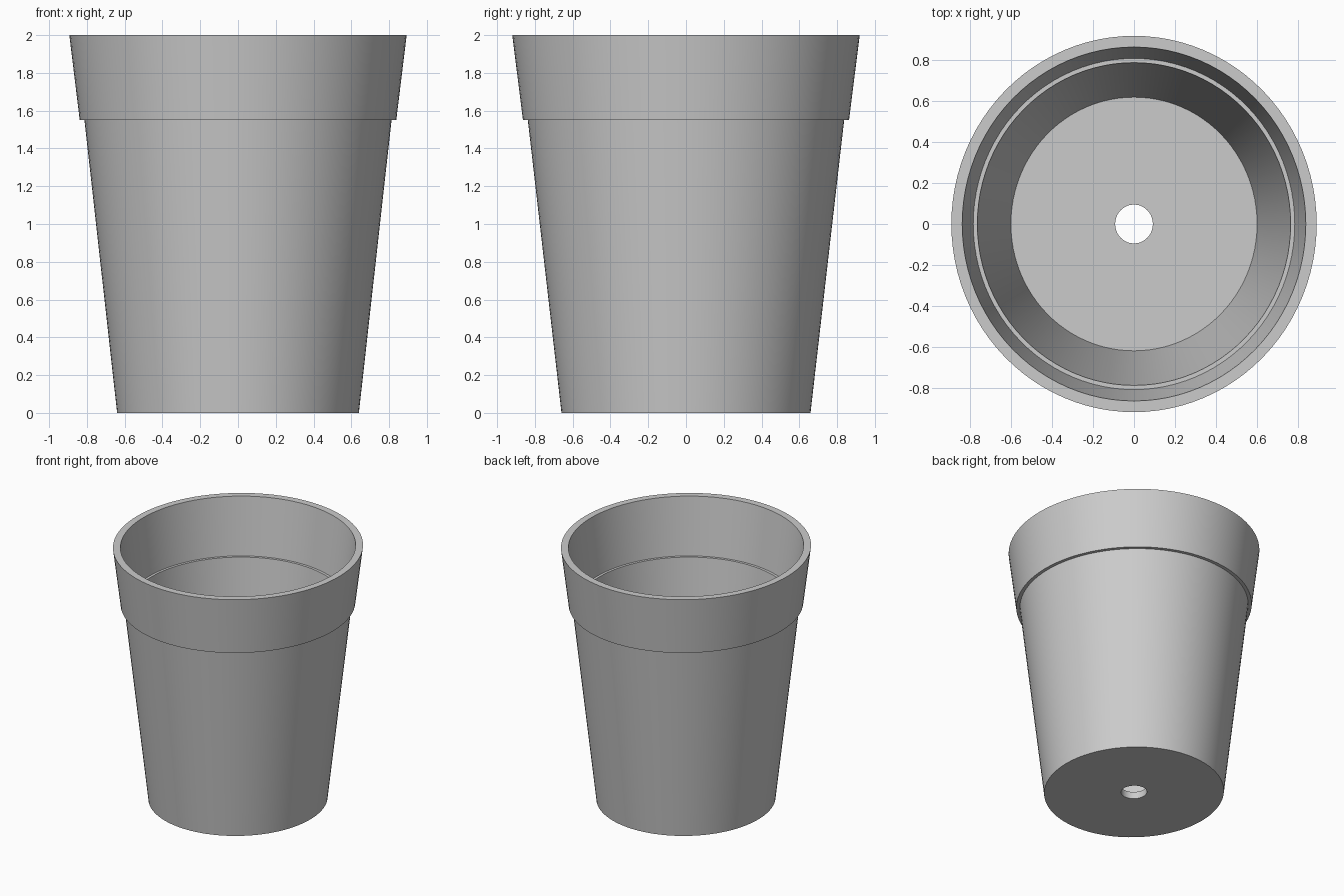
import bpy
import bmesh
import math

cube = bpy.data.objects.get("Cube")
if cube:
    bpy.data.objects.remove(cube, do_unlink=True)

SEGMENTS = 96
DEPTH_RATIO = 1.03  # the pot is slightly deeper than wide


def make_material(name, color):
    mat = bpy.data.materials.new(name)
    mat.use_nodes = True
    mat.diffuse_color = color
    mat.node_tree.nodes["Principled BSDF"].inputs["Base Color"].default_value = color
    return mat


def lathe(name, profile, mat):
    """Revolve a closed (radius, height) profile around z."""
    bm = bmesh.new()
    rings = []
    for radius, z in profile:
        ring = []
        for i in range(SEGMENTS):
            a = math.tau * i / SEGMENTS
            ring.append(bm.verts.new((radius * math.cos(a),
                                      radius * DEPTH_RATIO * math.sin(a), z)))
        rings.append(ring)
    for k, low in enumerate(rings):
        high = rings[(k + 1) % len(rings)]
        for i in range(SEGMENTS):
            j = (i + 1) % SEGMENTS
            bm.faces.new((low[i], low[j], high[j], high[i]))
    bmesh.ops.recalc_face_normals(bm, faces=bm.faces)
    mesh = bpy.data.meshes.new(name)
    bm.to_mesh(mesh)
    bm.free()
    mesh.materials.append(mat)
    obj = bpy.data.objects.new(name, mesh)
    bpy.context.collection.objects.link(obj)
    bpy.ops.object.select_all(action="DESELECT")
    obj.select_set(True)
    bpy.context.view_layer.objects.active = obj
    bpy.ops.object.shade_smooth_by_angle(angle=math.radians(30))
    return obj


grey = make_material("light_grey", (0.6, 0.6, 0.6, 1.0))

# Tapered pot with a stepped collar, inner ledge and drain hole
pot_profile = [
    (0.64, 0.0), (0.813, 1.55),                 # outer wall
    (0.838, 1.55), (0.893, 2.0),                # collar
    (0.84, 2.0), (0.786, 1.55),                 # rim and inside of collar
    (0.766, 1.55), (0.602, 0.055),              # ledge and inner wall
    (0.092, 0.055), (0.092, 0.0),               # floor and drain hole
]
lathe("flower_pot", pot_profile, grey)
